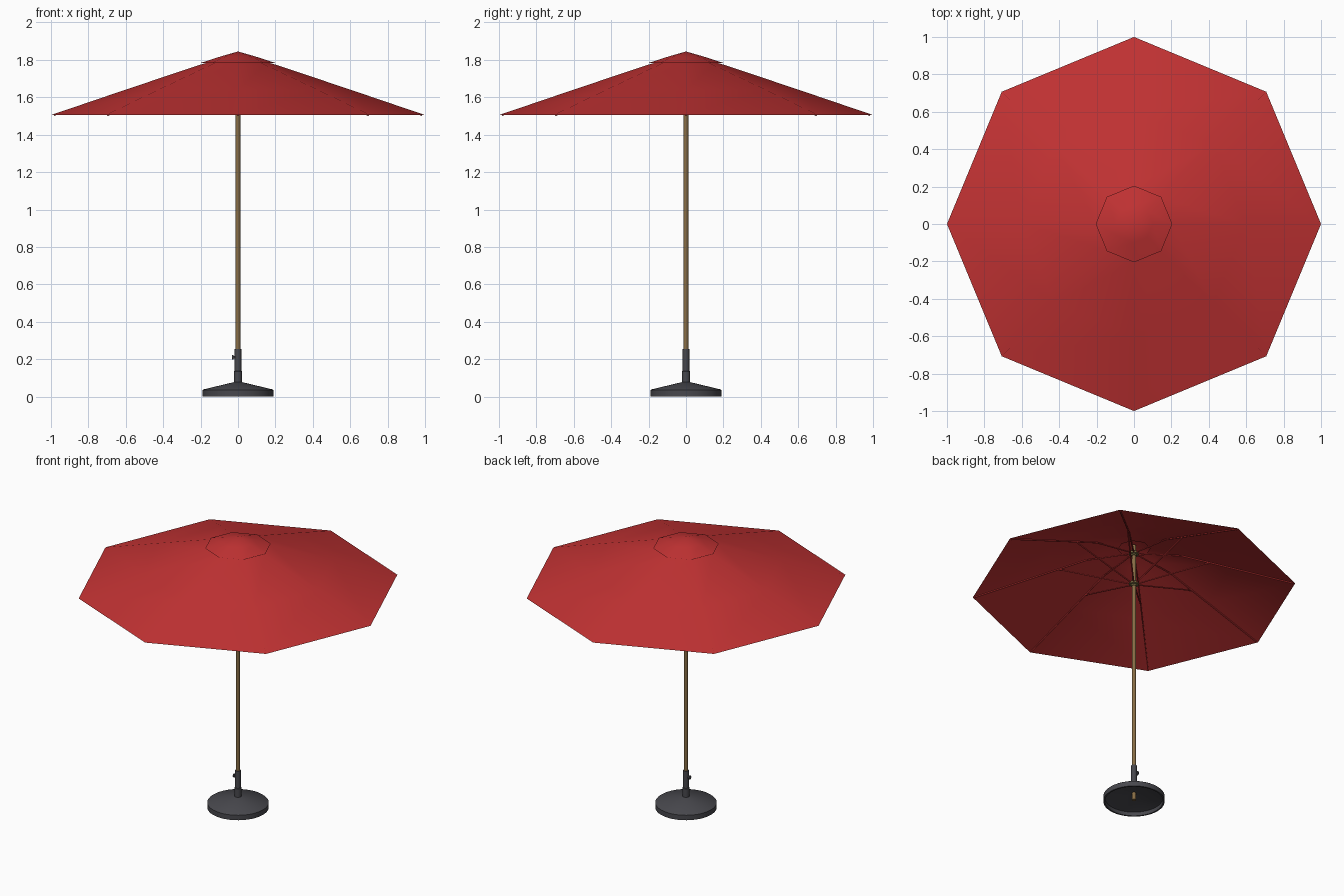
import bpy, bmesh, math
from mathutils import Vector

if "Cube" in bpy.data.objects:
    bpy.data.objects.remove(bpy.data.objects["Cube"])


def material(name, rgb):
    m = bpy.data.materials.new(name)
    m.diffuse_color = (*rgb, 1)
    m.use_nodes = True
    m.node_tree.nodes["Principled BSDF"].inputs["Base Color"].default_value = m.diffuse_color
    return m


RED = material("canopy red", (0.54, 0.032, 0.033))
WOOD = material("pole brown", (0.25, 0.155, 0.06))
BRASS = material("hub olive", (0.17, 0.14, 0.05))
IRON = material("base charcoal", (0.064, 0.064, 0.074))


def finish(bm, name, mat, angle=None):
    me = bpy.data.meshes.new(name)
    bm.to_mesh(me)
    bm.free()
    me.materials.append(mat)
    ob = bpy.data.objects.new(name, me)
    bpy.context.collection.objects.link(ob)
    if angle is not None:
        bpy.ops.object.select_all(action='DESELECT')
        ob.select_set(True)
        bpy.context.view_layer.objects.active = ob
        bpy.ops.object.shade_smooth_by_angle(angle=math.radians(angle))
    return ob


def lathe(name, profile, n, mat, angle=40):
    """Revolve (radius, z) points, listed bottom to top, about z."""
    bm = bmesh.new()
    rings = []
    for r, z in profile:
        if r == 0:
            rings.append([bm.verts.new((0, 0, z))] * n)
        else:
            rings.append([bm.verts.new((r * math.cos(2 * math.pi * i / n),
                                        r * math.sin(2 * math.pi * i / n), z)) for i in range(n)])
    for a, b in zip(rings, rings[1:]):
        for i in range(n):
            j = (i + 1) % n
            vs = list(dict.fromkeys((a[i], a[j], b[j], b[i])))
            if len(vs) > 2:
                bm.faces.new(vs)
    return finish(bm, name, mat, angle)


def rod(name, a, b, r, n, mat, angle=None):
    a, b = Vector(a), Vector(b)
    bm = bmesh.new()
    bmesh.ops.create_cone(bm, cap_ends=True, segments=n, radius1=r, radius2=r, depth=(b - a).length)
    rot = (b - a).to_track_quat('Z', 'Y').to_matrix().to_4x4()
    rot.translation = (a + b) / 2
    bm.transform(rot)
    return finish(bm, name, mat, angle)


def roof(r):
    """Canopy height along a corner seam."""
    return 1.505 + 0.34 * (1 - r)


# Octagonal canopy sheet and the vent cap over its opening
lathe("canopy", [(1, 1.505), (0.6, roof(0.6)), (0.2, roof(0.2) - 0.002), (0.1, roof(0.1) - 0.01)], 8, RED, 60)
lathe("vent_cap", [(0.205, 1.782), (0.1, 1.816), (0, 1.845)], 8, RED, 60)

# Pole, top hub and sliding runner
rod("pole", (0, 0, 0.008), (0, 0, 1.825), 0.0125, 16, WOOD, 40)
for name, z in (("top_hub", 1.765), ("runner", 1.55)):
    lathe(name, [(0, z - 0.015), (0.018, z - 0.015), (0.018, z - 0.005), (0.03, z - 0.005),
                 (0.03, z + 0.01), (0.018, z + 0.01), (0.018, z + 0.02), (0, z + 0.02)], 16, BRASS)

# Ribs under each seam and struts from the runner
for k in range(8):
    c, s = math.cos(k * math.pi / 4), math.sin(k * math.pi / 4)

    def at(r, z):
        return (r * c, r * s, z)

    rod(f"rib_{k}", at(0.025, 1.768), at(0.3, roof(0.3) - 0.009), 0.005, 6, RED)
    rod(f"rib_outer_{k}", at(0.3, roof(0.3) - 0.009), at(0.985, roof(0.985) - 0.005), 0.005, 6, RED)
    rod(f"strut_{k}", at(0.025, 1.553), at(0.46, roof(0.46) - 0.012), 0.005, 6, RED)

# Hollow weighted base
lathe("base", [(0, 0.058), (0.03, 0.058), (0.18, 0.026), (0.18, 0.0), (0.19, 0.0),
               (0.19, 0.034), (0.185, 0.038), (0.022, 0.077), (0, 0.078)], 40, IRON, 30)

# Stepped socket tube and clamp screw
lathe("socket", [(0, 0.06), (0.0215, 0.06), (0.0215, 0.135), (0.0175, 0.137), (0.0175, 0.253),
                 (0, 0.253)], 20, IRON)
rod("clamp_screw", (-0.012, 0, 0.21), (-0.026, 0, 0.21), 0.006, 12, IRON, 40)
rod("clamp_knob", (-0.024, 0, 0.21), (-0.031, 0, 0.21), 0.013, 12, IRON, 40)
